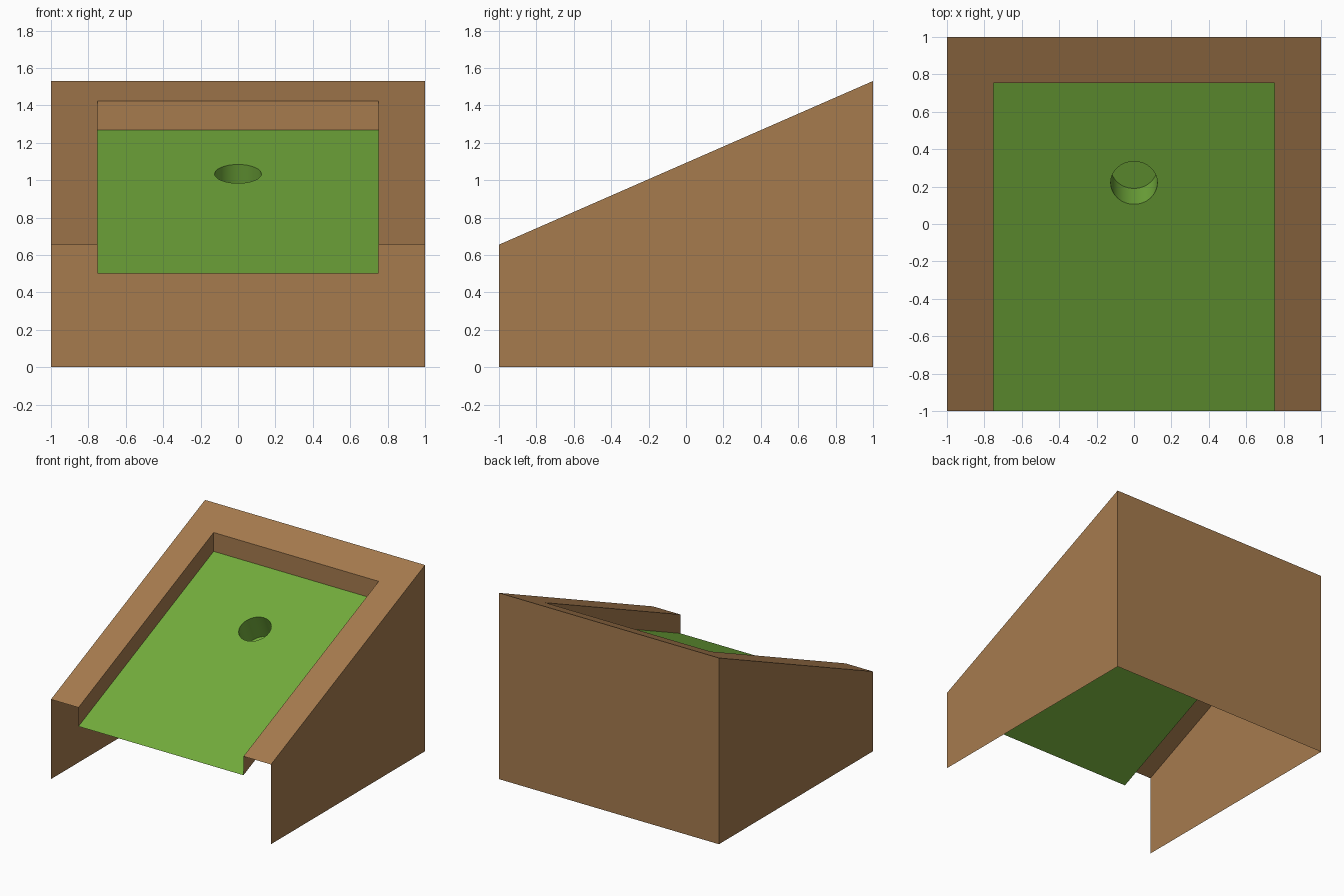
import bpy, bmesh, math
from mathutils import Vector

if "Cube" in bpy.data.objects:
    bpy.data.objects.remove(bpy.data.objects["Cube"])

LOW, HIGH = 0.655, 1.53            # rim height at front and back
SLOPE = (HIGH - LOW) / 2
LIP, IN_X, IN_Y = 0.155, 0.75, 0.755   # recess depth and outline
HOLE_Y, HOLE_R, HOLE_D, SEG = 0.22, 0.125, 0.21, 32


def material(name, rgb):
    m = bpy.data.materials.new(name)
    m.diffuse_color = (*rgb, 1)
    m.use_nodes = True
    m.node_tree.nodes["Principled BSDF"].inputs["Base Color"].default_value = m.diffuse_color
    return m


wood = material("wood brown", (0.38, 0.198, 0.076))
turf = material("turf green", (0.168, 0.408, 0.045))


def top(x, y, drop=0.0):
    """Point on the slope, lowered by drop."""
    return Vector((x, y, LOW + (y + 1) * SLOPE - drop))


def finish(bm, name, mat):
    me = bpy.data.meshes.new(name)
    bm.to_mesh(me)
    bm.free()
    me.materials.append(mat)
    ob = bpy.data.objects.new(name, me)
    bpy.context.collection.objects.link(ob)
    return ob


def sheet(name, quads, facing):
    """Thin panels, each turned to face its given direction."""
    bm = bmesh.new()
    for q, d in zip(quads, facing):
        f = bm.faces.new([bm.verts.new(p) for p in q])
        f.normal_update()
        if f.normal.dot(Vector(d)) < 0:
            f.normal_flip()
    bmesh.ops.remove_doubles(bm, verts=bm.verts, dist=1e-5)
    return finish(bm, name, wood)


def floor(x, y):
    return Vector((x, y, 0))


# Open-fronted outer walls
quads = [(floor(-1, 1), floor(1, 1), top(1, 1), top(-1, 1))]
dirs = [(0, 1, 0)]
for s in (-1, 1):
    quads.append((floor(s, -1), floor(s, 1), top(s, 1), top(s, -1)))
    dirs.append((s, 0, 0))
sheet("outer_walls", quads, dirs)

# Sloped rim and the lip dropping into the recess
quads = [(top(-IN_X, IN_Y), top(IN_X, IN_Y), top(1, 1), top(-1, 1)),
         (top(-IN_X, IN_Y), top(IN_X, IN_Y), top(IN_X, IN_Y, LIP), top(-IN_X, IN_Y, LIP))]
dirs = [(0, 0, 1), (0, -1, 0)]
for s in (-1, 1):
    i = s * IN_X
    quads.append((top(s, -1), top(s, 1), top(i, IN_Y), top(i, -1)))
    dirs.append((0, 0, 1))
    quads.append((top(i, -1), top(i, IN_Y), top(i, IN_Y, LIP), top(i, -1, LIP)))
    dirs.append((-s, 0, 0))
sheet("rim", quads, dirs)

# Green ramp with a round cup set square to the slope
bm = bmesh.new()
along = Vector((0, 1, SLOPE)).normalized()
normal = Vector((0, -SLOPE, 1)).normalized()
centre = top(0, HOLE_Y, LIP)


def loop(points):
    vs = [bm.verts.new(p) for p in points]
    es = [bm.edges.new((vs[k], vs[(k + 1) % len(vs)])) for k in range(len(vs))]
    return vs, es


def ring(depth):
    return [centre - normal * depth
            + Vector((HOLE_R * math.cos(a), 0, 0)) + along * HOLE_R * math.sin(a)
            for a in (2 * math.pi * k / SEG for k in range(SEG))]


_, edges = loop([top(-IN_X, -1, LIP), top(IN_X, -1, LIP),
                 top(IN_X, IN_Y, LIP), top(-IN_X, IN_Y, LIP)])
upper, upper_edges = loop(ring(0))
bmesh.ops.triangle_fill(bm, use_beauty=True, use_dissolve=False,
                        edges=edges + upper_edges, normal=normal)
lower, _ = loop(ring(HOLE_D))
for k in range(SEG):
    n = (k + 1) % SEG
    bm.faces.new((upper[k], upper[n], lower[n], lower[k]))
bm.faces.new(lower)
for f in bm.faces:                 # ramp faces up, cup faces inward
    f.normal_update()
    c = f.calc_center_median()
    want = normal
    if abs(f.normal.dot(normal)) < 0.5:
        want = centre - normal * HOLE_D / 2 - c
    if f.normal.dot(want) < 0:
        f.normal_flip()
ramp = finish(bm, "turf_ramp", turf)
bpy.context.view_layer.objects.active = ramp
ramp.select_set(True)
bpy.ops.object.shade_smooth_by_angle(angle=math.radians(30))
